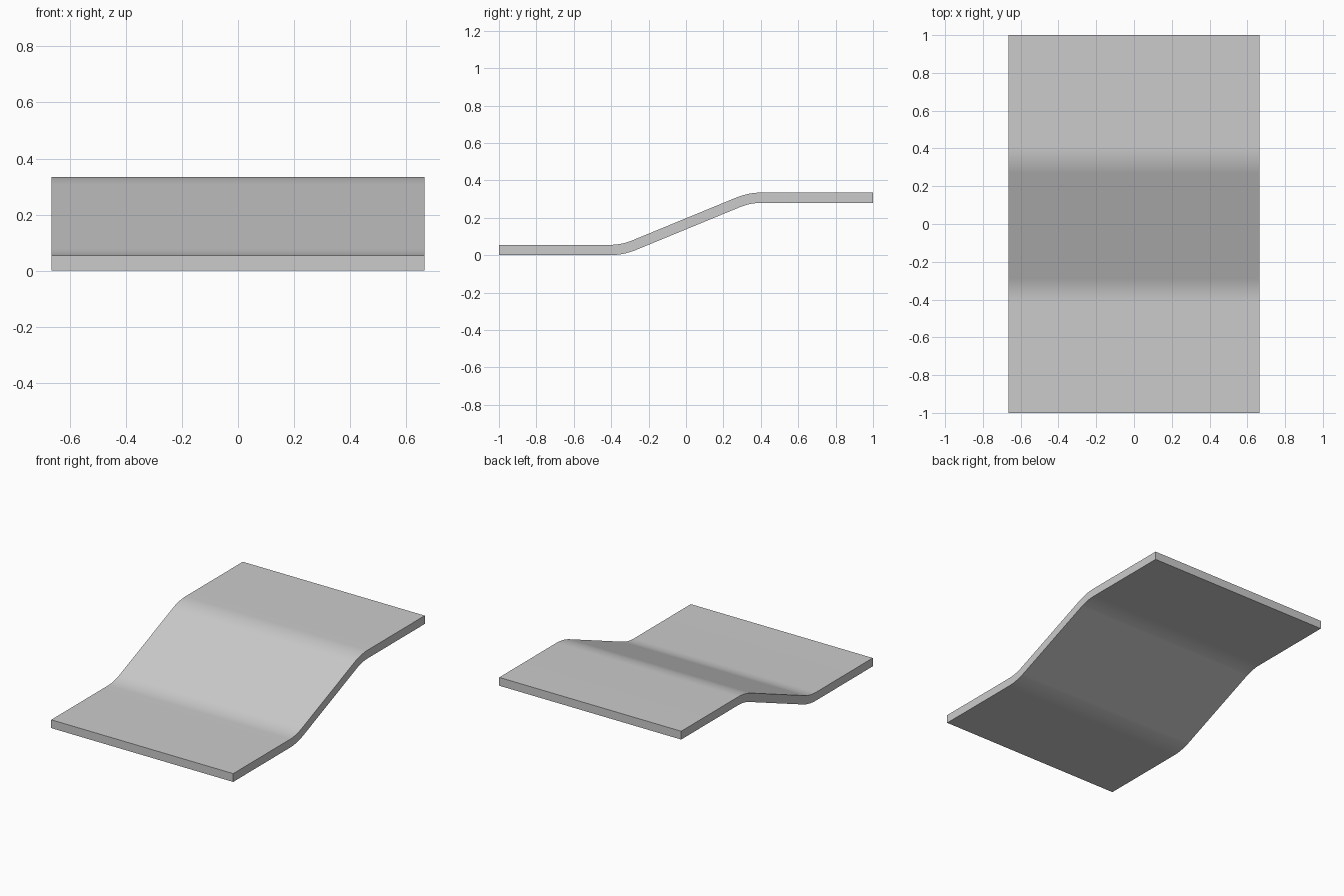
import bpy, bmesh, math

if "Cube" in bpy.data.objects:
    bpy.data.objects.remove(bpy.data.objects["Cube"])

HALF_W, THICK, RISE = 0.665, 0.055, 0.28
BEND_Y, BEND_LEN, STEPS = 0.34, 0.068, 10
angle = math.atan2(RISE, 2 * BEND_Y)
radius = BEND_LEN / math.tan(angle / 2)
mid_z = (RISE + THICK) / 2

# Centre line of the lower half: (y, z, tangent angle)
lower = [(-1.0, THICK / 2, 0.0)]
for i in range(STEPS + 1):
    a = angle * i / STEPS
    lower.append((-BEND_Y - BEND_LEN + radius * math.sin(a),
                  THICK / 2 + radius * (1 - math.cos(a)), a))
# The upper half is the lower one turned about the middle
path = lower + [(-y, 2 * mid_z - z, a) for y, z, a in reversed(lower)]


def offset(side):
    d = side * THICK / 2
    return [(y - d * math.sin(a), z + d * math.cos(a)) for y, z, a in path]


# Sheet profile, extruded across the width
profile = offset(-1) + offset(1)[::-1]
bm = bmesh.new()
face = bm.faces.new([bm.verts.new((-HALF_W, y, z)) for y, z in profile])
new = bmesh.ops.extrude_face_region(bm, geom=[face])["geom"]
bmesh.ops.translate(bm, vec=(2 * HALF_W, 0, 0),
                    verts=[v for v in new if isinstance(v, bmesh.types.BMVert)])
bmesh.ops.recalc_face_normals(bm, faces=bm.faces)
mesh = bpy.data.meshes.new("bent_plate")
bm.to_mesh(mesh)
bm.free()
plate = bpy.data.objects.new("bent_plate", mesh)
bpy.context.collection.objects.link(plate)

# Smooth bends, sharp rims
bpy.context.view_layer.objects.active = plate
plate.select_set(True)
bpy.ops.object.shade_smooth_by_angle(angle=math.radians(30))
